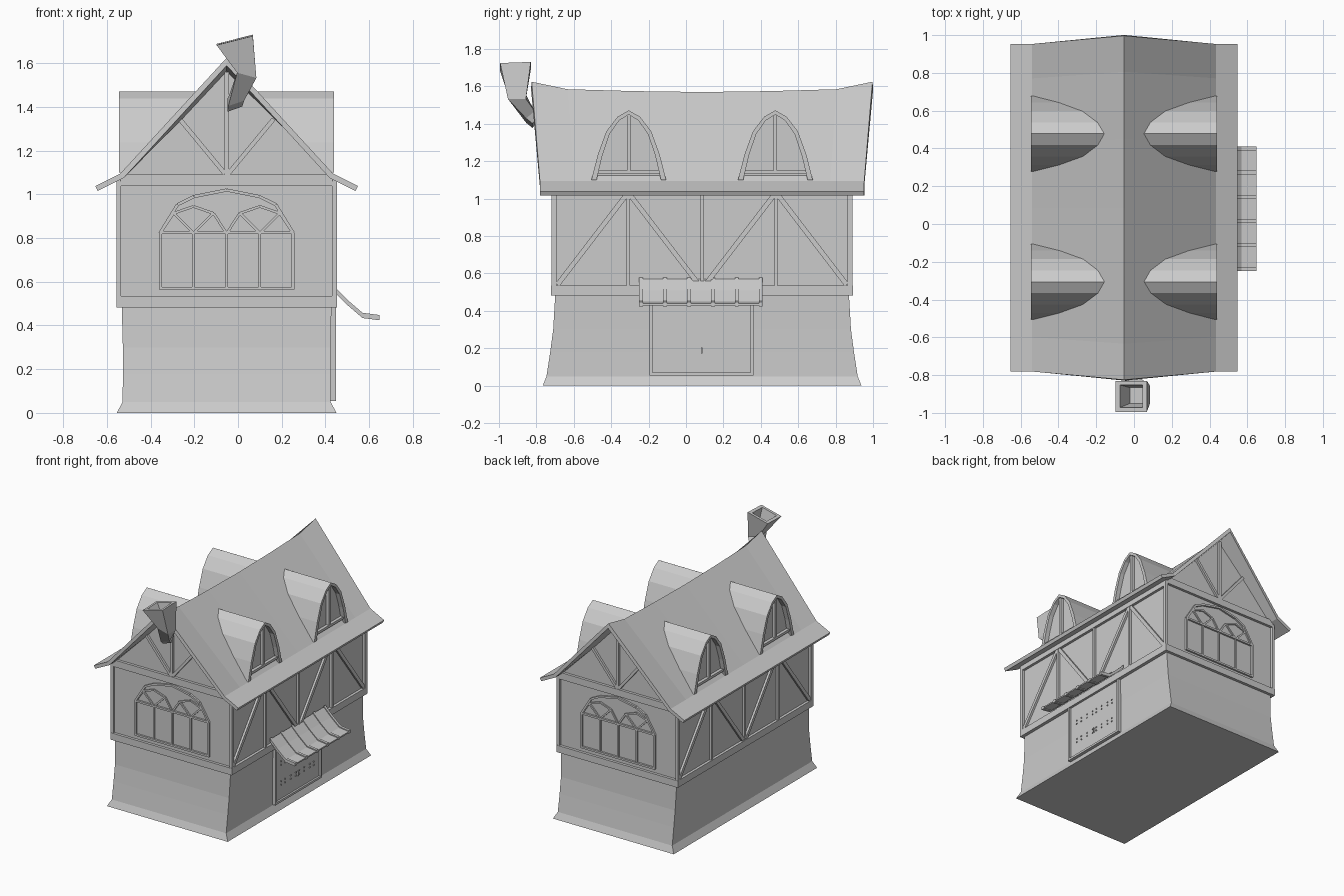
import bpy, bmesh
from mathutils import Vector as V

if "Cube" in bpy.data.objects:
    bpy.data.objects.remove(bpy.data.objects["Cube"])

CX, CY = -0.052, 0.086      # centre of the house body


def make(name, verts, faces):
    me = bpy.data.meshes.new(name)
    bm = bmesh.new()
    vs = [bm.verts.new(v) for v in verts]
    for f in faces:
        bm.faces.new([vs[i] for i in f])
    bmesh.ops.recalc_face_normals(bm, faces=bm.faces)
    bm.to_mesh(me)
    bm.free()
    ob = bpy.data.objects.new(name, me)
    bpy.context.collection.objects.link(ob)
    return ob


def loft(name, rings, loop=False):
    """Skin equal-sized closed rings; cap the ends or join them in a loop."""
    n, m = len(rings[0]), len(rings)
    faces = []
    for r in range(m if loop else m - 1):
        a, b = r * n, (r + 1) % m * n
        faces += [(a + i, a + (i + 1) % n, b + (i + 1) % n, b + i) for i in range(n)]
    if not loop:
        faces += [tuple(range(n)), tuple(range((m - 1) * n, m * n))]
    return make(name, [p for r in rings for p in r], faces)


def rect(cx, cy, hx, hy, z):
    return [(cx - hx, cy - hy, z), (cx + hx, cy - hy, z), (cx + hx, cy + hy, z), (cx - hx, cy + hy, z)]


def box(name, x0, x1, y0, y1, z0, z1):
    c = ((x0 + x1) / 2, (y0 + y1) / 2, (x1 - x0) / 2, (y1 - y0) / 2)
    return loft(name, [rect(*c, z0), rect(*c, z1)])


def beam(name, a, b, width, depth, normal):
    """Bar from a to b on a wall, rising by depth along the wall normal."""
    a, b, n = V(a), V(b), V(normal)
    w = (b - a).cross(n).normalized() * width / 2
    return loft(name, [[p - w, p + w, p + w + n * depth, p - w + n * depth] for p in (a, b)])


# Stone base with flared foot
loft("stone_base", [rect(CX, CY, hx, hy, z) for z, hx, hy in
     [(0, .503, .852), (.05, .476, .832), (.18, .475, .812), (.3, .475, .796), (.49, .48, .785)]])

# Upper storey with ring beam and corner posts
box("upper_wall", CX - .485, CX + .485, CY - .787, CY + .787, .49, 1.06)
box("floor_beam", CX - .505, CX + .505, CY - .807, CY + .807, .483, .535)
for sx in (-1, 1):
    x = CX + sx * .494
    box("eave_beam", x - .011, x + .011, CY - .8, CY + .8, 1.02, 1.065)
    for sy in (-1, 1):
        y = CY + sy * .791
        box("corner_post", x - .011, x + .011, y - .013, y + .013, .535, 1.06)

# Timber framing on the long walls
for sx in (-1, 1):
    x = CX + sx * .483
    for k in (-1, 0, 1):
        y = CY + k * .395
        beam("wall_stud", (x, y, .53), (x, y, 1.03), .018, .02, (sx, 0, 0))
    for k in (-1, 1):
        yc = CY + k * .395
        for d in (-1, 1):
            beam("wall_brace", (x, yc + d * .378, .54), (x, yc + d * .01, 1.02), .026, .018, (sx, 0, 0))

# Gable ends: triangle, timbers and arched window
arch = [(-.305, .823), (-.225, .953), (-.15, .99), (0, 1.02), (.15, .99), (.225, .953), (.305, .823)]
half_arch = [(-.151, .823), (-.092, .913), (0, .945), (.092, .913), (.151, .823)]
for sy in (-1, 1):
    def gp(u, z, out=.785):
        return (CX + u, CY + sy * out, z)

    def bar(name, p, q, w=.014, d=.016):
        beam(name, gp(*p), gp(*q), w, d, (0, sy, 0))

    tri = [(-.485, 1.05), (.485, 1.05), (.47, 1.09), (0, 1.572), (-.47, 1.09)]
    loft("gable_wall", [[gp(u, z, o) for u, z in tri] for o in (.755, .787)])
    bar("gable_tie_beam", (-.485, 1.064), (.485, 1.064), .052, .022)
    bar("gable_king_post", (0, 1.085), (0, 1.56), .02, .02)
    for s in (-1, 1):
        bar("gable_strut", (s * .008, 1.095), (s * .215, 1.345), .02, .018)
        bar("window_side", (s * .303, .565), (s * .303, .823))
        # paired inner arches with spokes
        c = s * .152
        for p, q in zip(half_arch, half_arch[1:]):
            bar("window_inner_arch", (c + p[0], p[1]), (c + q[0], q[1]), .012, .012)
        for e in (-.092, .092):
            bar("window_spoke", (c, .823), (c + e, .915), .012, .012)
        bar("window_mullion", (c, .57), (c, .823), .012, .012)
    bar("window_mullion", (0, .57), (0, .823), .012, .012)
    for z in (.57, .825):
        bar("window_rail", (-.308, z), (.308, z))
    for p, q in zip(arch, arch[1:]):
        bar("window_arch", p, q)

# Sagging roof with flared eaves
stations = [(-1, 1.625), (-.79, 1.585), (-.4, 1.575), (0, 1.57), (.4, 1.575), (.79, 1.585), (1, 1.625)]
verts = []
for t, ridge in stations:
    for u, z, half in [(-.601, 1.038, .867), (-.487, 1.095, .867), (0, ridge, .911),
                       (.487, 1.095, .867), (.601, 1.038, .867)]:
        verts.append((CX + u, CY + t * half, z))
faces = [(r * 5 + i, r * 5 + i + 1, r * 5 + i + 6, r * 5 + i + 5)
         for r in range(len(stations) - 1) for i in range(4)]
roof = make("roof", verts, faces)
if roof.data.polygons[0].normal.z < 0:
    roof.data.flip_normals()
sol = roof.modifiers.new("thickness", 'SOLIDIFY')
sol.thickness, sol.offset, sol.use_even_offset = .025, -1, True

# Four arched dormers
side = [(.2, 1.1), (.165, 1.237), (.12, 1.36), (.06, 1.438)]
outer = side + [(0, 1.472)] + [(-y, z) for y, z in reversed(side)]
inner = [(y * .86, z if z < 1.11 else 1.1 + (z - 1.1) * .94) for y, z in outer]
for sx in (-1, 1):
    for yc in (CY - .392, CY + .392):
        def dp(y, z, u):
            return (CX + sx * u, yc + y, z)

        front = [dp(y, z, .458) for y, z in outer]
        back = [dp(y, z, min((1.575 - z) / .48 * .487 - .012, .455)) for y, z in outer]
        loft("dormer", [front, back])
        loft("dormer_frame", [[dp(*o, .45), dp(*o, .492), dp(*i, .492), dp(*i, .45)]
                              for o, i in zip(outer, inner)])
        beam("dormer_mullion", dp(0, 1.14, .456), dp(0, 1.46, .456), .018, .025, (sx, 0, 0))
        beam("dormer_sill", dp(-.172, 1.142, .456), dp(.172, 1.142, .456), .018, .025, (sx, 0, 0))

# Door on the right side: frame, leaf, studs and handle
D0, D1 = -.195, .36
for y in (D0 + .008, D1 - .008):
    box("door_post", CX + .468, CX + .501, y - .008, y + .008, .055, .483)
box("door_sill", CX + .468, CX + .501, D0, D1, .055, .071)
box("door_leaf", CX + .46, CX + .487, D0 + .01, D1 - .01, .06, .483)
for z in (.19, .34):
    for k in (-.193, -.145, -.08, -.02, .02, .08, .145, .193):
        for dz in (-.013, .013):
            box("door_stud", CX + .485, CX + .493, .083 + k - .004, .083 + k + .004, z + dz - .004, z + dz + .004)
box("door_handle", CX + .485, CX + .499, .079, .087, .172, .205)

# Awning with curved canopy and ribs
curve = [(.44, .56), (.5, .5), (.57, .44), (.648, .43)]


def canopy(name, y0, y1, lift, thick):
    loft(name, [[(x, y, z + h) for y, h in
                 ((y0, lift), (y1, lift), (y1, lift + thick), (y0, lift + thick))] for x, z in curve])


canopy("awning", -.235, .4, 0, .01)
for k in range(6):
    y = -.24 + k * .128
    canopy("awning_rib", y - .01, y + .01, -.006, .024)


# Crooked chimney with flared hollow pot
def ring(c, x, y):
    c, x, y = V(c), V(x), V(y)
    return [c - x - y, c + x - y, c + x + y, c - x + y]


loft("chimney", [
    ring((-.015, -.80, 1.42), (.034, 0, .012), (0, .02, .03)),
    ring((-.008, -.832, 1.437), (.036, 0, .012), (0, .022, .02)),
    ring((.04, -.904, 1.545), (.044, 0, -.012), (0, .048, 0)),
    ring((-.015, -.912, 1.707), (.083, 0, .021), (0, .082, .003)),
    ring((-.015, -.912, 1.707), (.06, 0, .015), (0, .06, .002)),
    ring((.02, -.908, 1.6), (.042, 0, 0), (0, .042, 0))])
